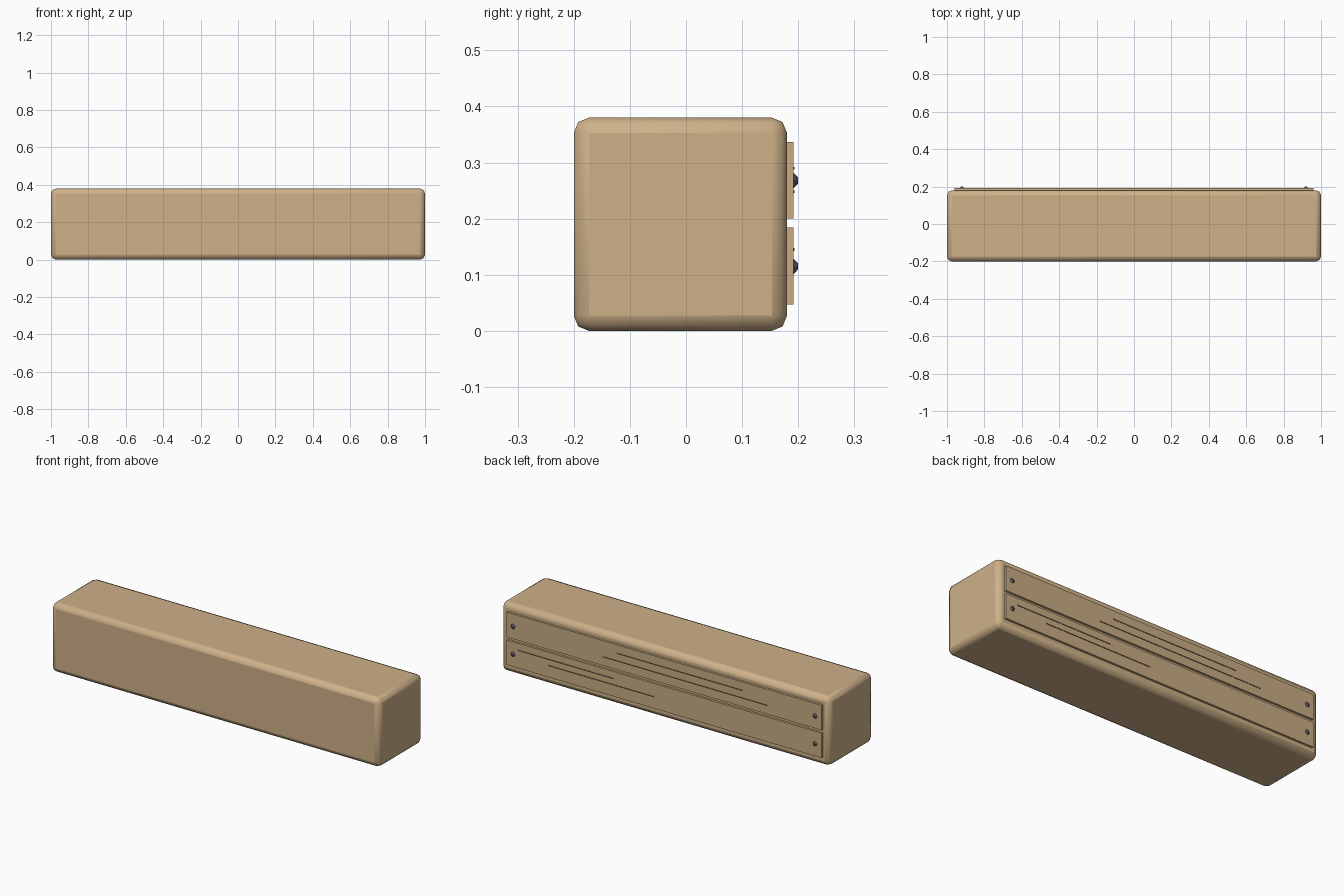
import bpy, math

if "Cube" in bpy.data.objects:
    bpy.data.objects.remove(bpy.data.objects["Cube"])


def material(name, rgb):
    m = bpy.data.materials.new(name)
    m.diffuse_color = (*rgb, 1)
    m.use_nodes = True
    m.node_tree.nodes["Principled BSDF"].inputs["Base Color"].default_value = m.diffuse_color
    return m


WOOD = material("wood", (0.62, 0.44, 0.25))
PLANK = material("plank_wood", (0.58, 0.41, 0.23))
GRAIN = material("grain", (0.12, 0.08, 0.05))
METAL = material("metal", (0.10, 0.10, 0.12))


def box(name, lo, hi, mat, bevel=0.0, segments=1):
    """Box between two corners, with an optional bevel."""
    centre = [(a + b) / 2 for a, b in zip(lo, hi)]
    bpy.ops.mesh.primitive_cube_add(size=1, location=centre)
    ob = bpy.context.object
    ob.name = name
    ob.scale = [b - a for a, b in zip(lo, hi)]
    bpy.ops.object.transform_apply(location=False, rotation=False, scale=True)
    ob.data.materials.append(mat)
    if bevel:
        mod = ob.modifiers.new("bevel", "BEVEL")
        mod.width = bevel
        mod.segments = segments
    return ob


# main beam with rounded edges
beam = box("beam", (-1, -0.2, 0), (1, 0.18, 0.38), WOOD, 0.027, 2)
bpy.ops.object.shade_smooth_by_angle(angle=math.radians(40))

# two planks on the back, each with a bolt at both ends
for row, z0, bolt_z in (("upper", 0.2, 0.268), ("lower", 0.047, 0.115)):
    box(f"{row}_plank", (-0.96, 0.175, z0), (0.96, 0.192, z0 + 0.137), PLANK)
    for side, x in (("left", -0.92), ("right", 0.92)):
        bpy.ops.mesh.primitive_cone_add(
            vertices=8, radius1=0.0145, radius2=0.005, depth=0.009,
            location=(x, 0.1955, bolt_z), rotation=(-math.pi / 2, 0, 0))
        bolt = bpy.context.object
        bolt.name = f"{row}_{side}_bolt"
        bolt.data.materials.append(METAL)

# thin grain strips on the planks: x start, x end, z
grains = [(-0.475, 0.288, 0.29), (-0.627, 0.372, 0.248),
          (0.306, 0.887, 0.145), (0.057, 0.706, 0.111)]
for i, (x0, x1, z) in enumerate(grains):
    box(f"grain_strip_{i + 1}", (x0, 0.19, z - 0.0025), (x1, 0.1935, z + 0.0025), GRAIN)
